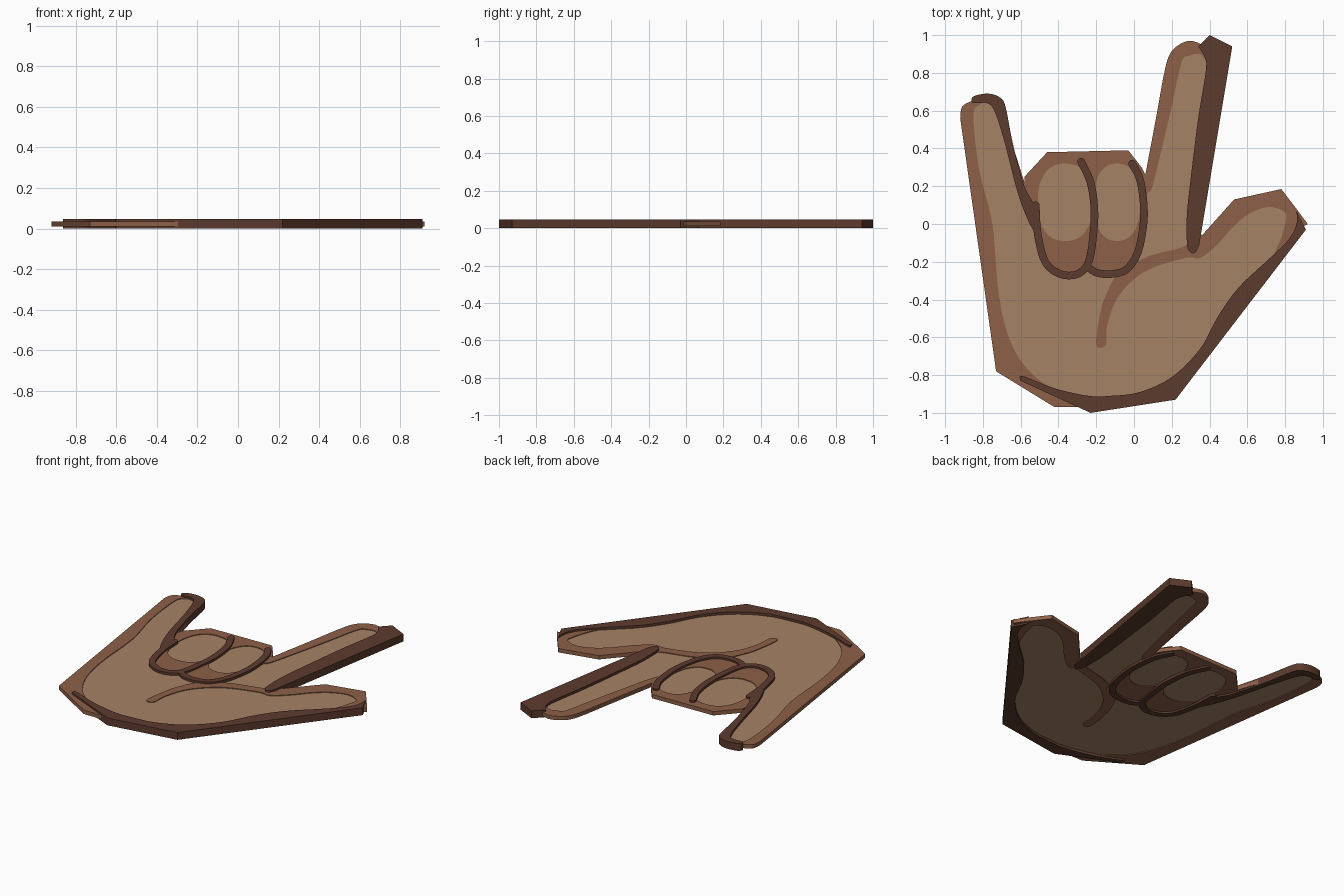
import bpy
import bmesh
import math
from mathutils import Vector

if "Cube" in bpy.data.objects:
    bpy.data.objects.remove(bpy.data.objects["Cube"], do_unlink=True)

MIDDLE = 0.0235     # height of the plane all layers are centred on
STEPS = 6           # samples per smoothed span


def make_material(name, colour):
    material = bpy.data.materials.new(name)
    material.use_nodes = True
    rgba = (*colour, 1)
    material.diffuse_color = rgba
    material.node_tree.nodes["Principled BSDF"].inputs["Base Color"].default_value = rgba
    return material


def smooth(points, closed=False):
    """Sample a soft curve running through the given points."""
    pts = [Vector(p) for p in points]
    count = len(pts)
    if closed:
        pts = [pts[-1]] + pts + pts[:2]
        spans = count
    else:
        pts = [pts[0]] + pts + [pts[-1]]
        spans = count - 1
    result = []
    for i in range(spans):
        a, b, c, d = pts[i:i + 4]
        for step in range(STEPS):
            t = step / STEPS
            result.append(b + (c - a) * t / 2
                          + (a - b * 2.5 + c * 2 - d / 2) * t ** 2
                          + (b * 3 - a - c * 3 + d) / 2 * t ** 3)
    if not closed:
        result.append(pts[-1])
    return result


def stroke(points, width):
    """Outline of a round-ended ribbon that follows a soft path."""
    path = smooth(points)
    left, right = [], []
    for i, point in enumerate(path):
        along = (path[min(i + 1, len(path) - 1)] - path[max(i - 1, 0)]).normalized()
        side = Vector((-along.y, along.x)) * width / 2
        left.append(point + side)
        right.append(point - side)

    def cap(centre, start):
        turn = [math.pi * k / STEPS for k in range(1, STEPS)]
        across = Vector((start.y, -start.x))
        return [centre + start * math.cos(t) + across * math.sin(t) for t in turn]

    end_cap = cap(path[-1], left[-1] - path[-1])
    start_cap = cap(path[0], right[0] - path[0])
    return left + end_cap + right[::-1] + start_cap


def rounded_oval(centre_x, centre_y, radius_x, radius_y, power=0.85, sides=48):
    def soften(value):
        return math.copysign(abs(value) ** power, value)
    angles = [math.tau * k / sides for k in range(sides)]
    return [(centre_x + radius_x * soften(math.cos(a)),
             centre_y + radius_y * soften(math.sin(a))) for a in angles]


def plate(name, outlines, half_thickness, material):
    """Flat slab from outlines in hundredths; nested outlines become holes."""
    curve = bpy.data.curves.new(name, "CURVE")
    curve.dimensions = "2D"
    curve.fill_mode = "BOTH"
    curve.extrude = half_thickness
    for outline in outlines:
        spline = curve.splines.new("POLY")
        spline.points.add(len(outline) - 1)
        for target, source in zip(spline.points, outline):
            target.co = (source[0] / 100, source[1] / 100, 0, 1)
        spline.use_cyclic_u = True
    obj = bpy.data.objects.new(name, curve)
    bpy.context.collection.objects.link(obj)
    obj.location.z = MIDDLE
    bpy.ops.object.select_all(action="DESELECT")
    obj.select_set(True)
    bpy.context.view_layer.objects.active = obj
    bpy.ops.object.convert(target="MESH")
    obj = bpy.context.view_layer.objects.active
    mesh = obj.data
    bm = bmesh.new()
    bm.from_mesh(mesh)
    bmesh.ops.remove_doubles(bm, verts=bm.verts, dist=0.00001)
    bmesh.ops.recalc_face_normals(bm, faces=bm.faces)
    bm.to_mesh(mesh)
    bm.free()
    mesh.materials.clear()
    mesh.materials.append(material)
    bpy.ops.object.shade_smooth_by_angle(angle=math.radians(30))
    return obj


light_skin = make_material("light skin", (0.38, 0.225, 0.128))
mid_skin = make_material("mid skin", (0.27, 0.118, 0.065))
dark_skin = make_material("dark outline", (0.107, 0.043, 0.027))

# Lit skin area: little finger, palm, thumb, palm crease, index finger, fist edge
little_and_heel = [(-85, 57), (-82, 29), (-75, 0), (-72, -34), (-67, -58), (-58, -75),
                   (-45, -86), (-29, -92), (-13, -93), (6, -90), (22, -82), (36, -67)]
thumb = [(48, -49), (58, -35), (69, -24), (76, -12), (80, 0), (80, 6), (72, 9),
         (62, 6), (53, -1), (44, -11), (35, -18), (27, -18)]
crease = [(6, -25), (-8, -38), (-14, -53), (-15, -64), (-20, -64), (-18, -48),
          (-15, -38), (-8, -26), (8, -17), (28, -11)]
index_finger = [(31, 0), (32, 20), (36, 50), (40, 80), (37, 88), (34, 90), (29, 89),
                (25, 85), (19, 58), (10, 21), (7, 16)]
fist_edge = [(5, 5), (4, -11), (-2, -23), (-12, -26), (-21, -24), (-29, -27),
             (-39, -26), (-47, -20), (-51, -8), (-55, 5), (-62, 26), (-69, 50),
             (-74, 62), (-78, 64), (-82, 63)]
palm = smooth(little_and_heel + thumb + crease + index_finger + fist_edge, closed=True)
folded_fingers = [rounded_oval(-36.4, 11.5, 14.6, 20.5),
                  rounded_oval(-9, 11.5, 12.3, 20.5)]

# Whole hand silhouette in the middle tone, opened up over the lit areas
silhouette = (smooth([(-92, 56), (-91, 62), (-86, 65), (-78, 67), (-70, 60)])
              + [(-58, 22), (-58, 25), (-46, 38), (-3, 39), (4, 30)]
              + smooth([(6, 26), (12, 58), (16, 80), (19, 90), (24, 95), (30, 97), (36, 95)])
              + [(47, 92), (34, -4), (36, -6), (53, 13), (78, 18.5), (86, 8), (92, 0),
                 (88, -2), (62, -36), (22, -91), (-10, -96), (-26, -97), (-42, -97),
                 (-73, -78)])
plate("hand_body", [silhouette, palm] + folded_fingers, 0.0125, mid_skin)
plate("lit_skin", [palm] + folded_fingers, 0.008, light_skin)

# Dark shaded edges of the little finger, index finger, and thumb with palm heel
little_shade = smooth([(-86, 66), (-84, 68), (-77, 69), (-71, 67), (-68, 62), (-64, 42),
                       (-58, 20), (-53, 10), (-51, -4), (-49, -11), (-53, -4), (-57, 4),
                       (-62, 18), (-69, 45), (-74, 60), (-78, 64), (-85, 64)], closed=True)
index_shade = ([(34, 94), (40, 100), (52, 94)]
               + smooth([(34.5, -11), (33, -14.5), (31, -15.5), (29, -14), (28, -10),
                         (28, 5), (30, 24), (34, 56), (38, 81), (37.5, 88), (34, 94)])[:-1])
thumb_shade = (smooth([(-60, -83), (-59, -80.5), (-42, -87), (-24, -91), (-13, -91),
                       (3, -89), (20, -81), (35, -66), (45, -48), (56, -33), (72, -18),
                       (82, -8), (86, 0), (86, 7)])
               + [(91, -3), (22, -93), (-23, -100)])
for name, outline in (("little_finger_shade", little_shade),
                      ("index_finger_shade", index_shade),
                      ("thumb_and_heel_shade", thumb_shade)):
    plate(name, [outline], MIDDLE, dark_skin)

# Dark lines looping around the two folded fingers
ring_loop = [(-52, 10), (-51, -5), (-47, -20), (-39, -26.5), (-30, -26.5), (-24, -20),
             (-21.5, -5), (-21, 8), (-23, 22), (-28, 33)]
middle_loop = [(-23, -24), (-19, -26), (-12, -26.5), (-4, -24), (2, -15), (5, 0),
               (5, 12), (3, 24), (-1, 32)]
for name, path in (("ring_finger_line", ring_loop), ("middle_finger_line", middle_loop)):
    plate(name, [stroke(path, 4)], MIDDLE, dark_skin)
